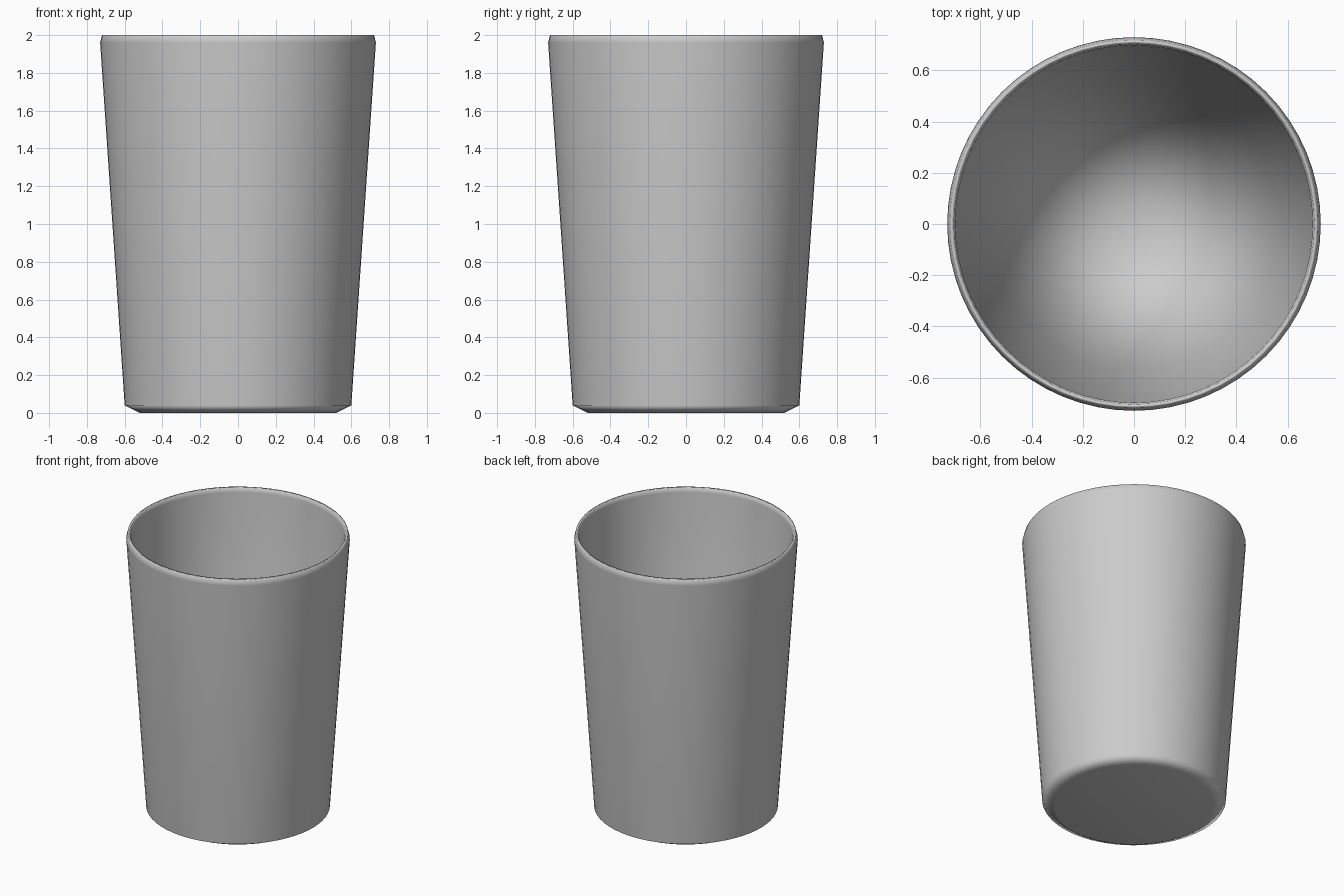
import bpy
import bmesh
import math

cube = bpy.data.objects.get("Cube")
if cube:
    bpy.data.objects.remove(cube, do_unlink=True)

SEGMENTS = 64

# Radius and height from the underside, up the outside, over the lip, down to the floor
PROFILE = [(0, 0), (0.52, 0), (0.6, 0.04), (0.73, 1.96), (0.72, 2.0),
           (0.705, 2.0), (0.698, 1.97), (0.57, 0.04), (0, 0.04)]


def flat_material(name, color):
    mat = bpy.data.materials.new(name)
    mat.use_nodes = True
    mat.diffuse_color = color
    mat.node_tree.nodes["Principled BSDF"].inputs["Base Color"].default_value = color
    return mat


def lathe(name, profile, material):
    bm = bmesh.new()
    verts = [bm.verts.new((r, 0, z)) for r, z in profile]
    edges = [bm.edges.new(pair) for pair in zip(verts, verts[1:])]
    bmesh.ops.spin(bm, geom=verts + edges, axis=(0, 0, 1), cent=(0, 0, 0),
                   angle=math.tau, steps=SEGMENTS, use_merge=True)
    bmesh.ops.remove_doubles(bm, verts=bm.verts, dist=0.0001)
    bmesh.ops.recalc_face_normals(bm, faces=bm.faces)
    for face in bm.faces:
        face.smooth = True
    mesh = bpy.data.meshes.new(name)
    bm.to_mesh(mesh)
    bm.free()
    mesh.materials.append(material)
    obj = bpy.data.objects.new(name, mesh)
    bpy.context.collection.objects.link(obj)
    return obj


# Hollow tapered cup with a thin rounded lip and chamfered base
cup = lathe("cup", PROFILE, flat_material("light grey", (0.6, 0.6, 0.6, 1)))

# Large faces dominate the shading, so walls stay even and the floor blends softly
shading = cup.modifiers.new("soft shading", 'WEIGHTED_NORMAL')
shading.mode = 'FACE_AREA'
shading.weight = 50
